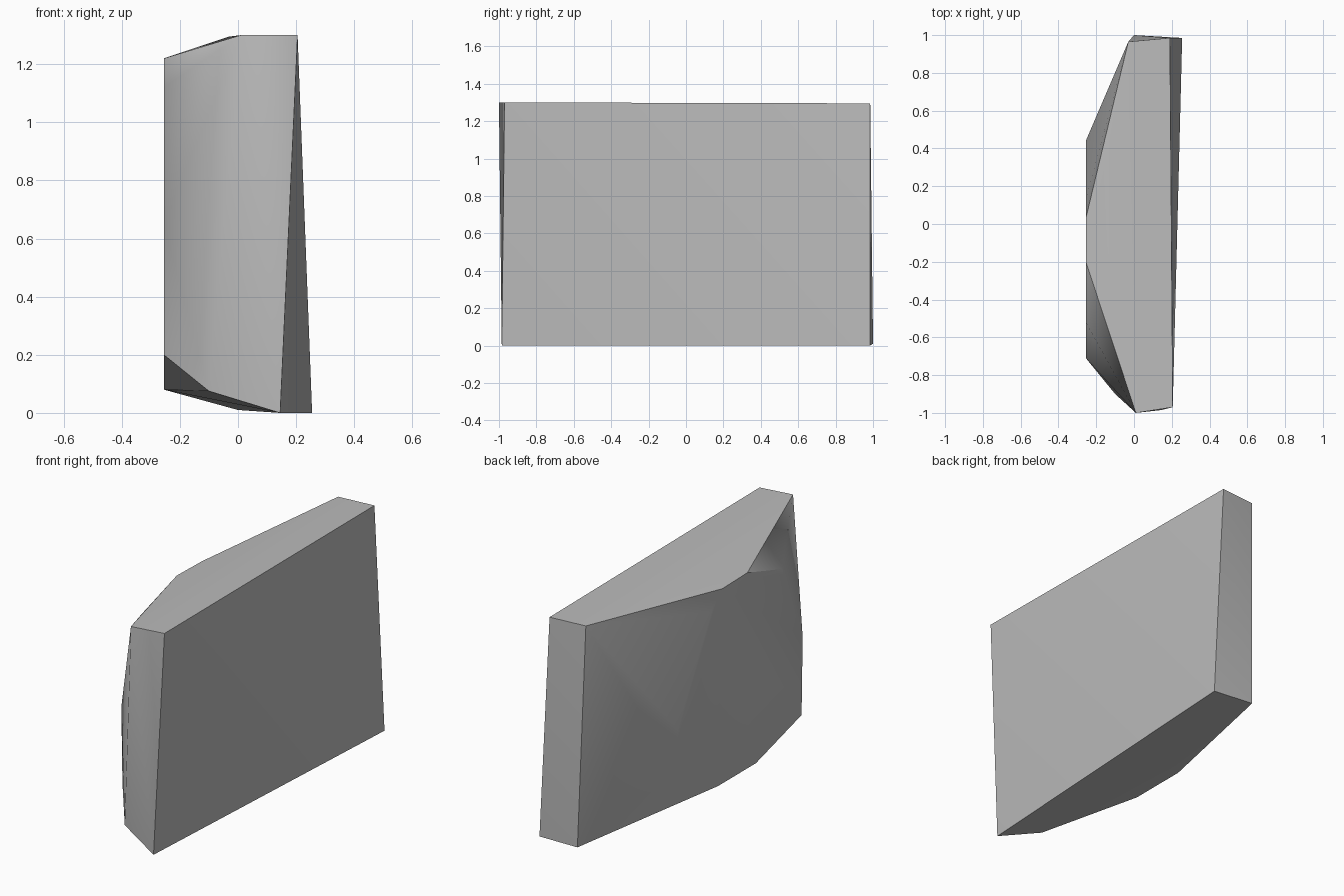
import bpy, bmesh, math

cube = bpy.data.objects.get("Cube")
if cube:
    bpy.data.objects.remove(cube, do_unlink=True)

# One plain grey stone colour
grey = bpy.data.materials.new("stone_grey")
grey.use_nodes = True
colour = (0.5, 0.5, 0.5, 1)
grey.diffuse_color = colour
grey.node_tree.nodes["Principled BSDF"].inputs["Base Color"].default_value = colour

# Flat slab face
flat_side = [(0.205, -0.97, 1.3), (0.145, -0.985, 0), (0.19, 0.985, 1.295), (0.255, 0.985, 0)]
# Outer corners of the two narrow ends
end_corners = [(0.01, -1, 1.3), (-0.1, -0.9, 0.075), (-0.03, 0.965, 1.295), (0, 1, 0.01)]
# Outline of the bulged side, as (y, z)
bulge = [(-0.2, 1.22), (0.03, 1.215), (0.13, 1.12), (0.44, 0.55), (0.44, 0.3),
         (0.07, 0.08), (-0.28, 0.08), (-0.7, 0.2), (-0.71, 0.65), (-0.52, 1.12)]
points = flat_side + end_corners + [(-0.255, y, z) for y, z in bulge]

# Wrap the corners in one convex block
bm = bmesh.new()
for p in points:
    bm.verts.new(p)
bmesh.ops.convex_hull(bm, input=bm.verts)
bmesh.ops.recalc_face_normals(bm, faces=bm.faces)
mesh = bpy.data.meshes.new("stone_block")
bm.to_mesh(mesh)
bm.free()
mesh.materials.append(grey)
block = bpy.data.objects.new("stone_block", mesh)
bpy.context.collection.objects.link(block)

# Soft bulge, crisp outer edges
bpy.context.view_layer.objects.active = block
block.select_set(True)
bpy.ops.object.shade_smooth_by_angle(angle=math.radians(30))
